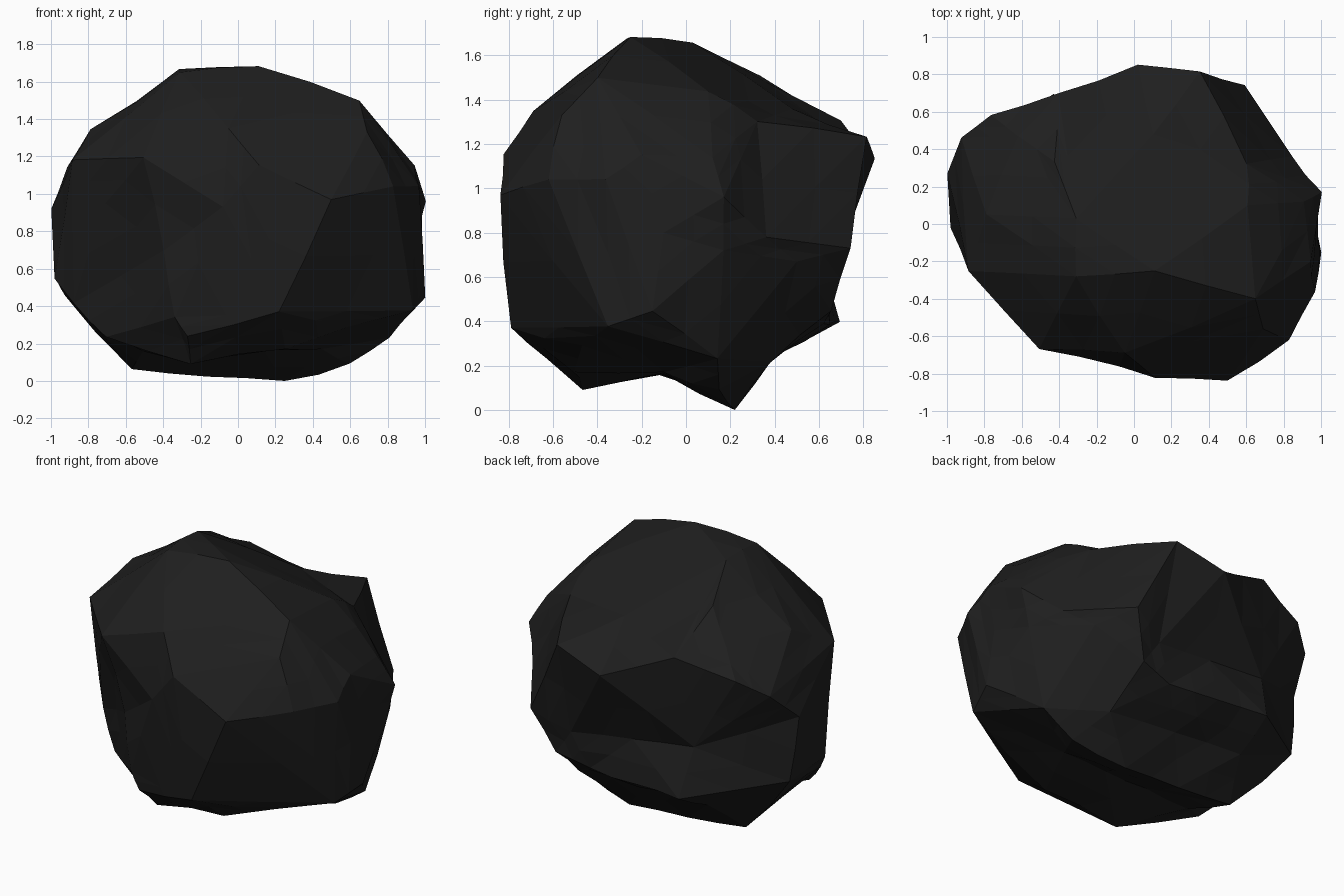
import bpy, bmesh, random
from mathutils import Vector

if "Cube" in bpy.data.objects:
    bpy.data.objects.remove(bpy.data.objects["Cube"])

random.seed(4)
CENTRE = Vector((0, 0, 0.84))

# Main corners of the boulder
corners = [
    # top plate
    (-.31, -.28, 1.65), (-.31, .03, 1.66), (.11, -.25, 1.68), (.65, -.4, 1.5),
    (.61, .1, 1.44), (.6, .32, 1.3), (.1, .47, 1.35), (-.42, .33, 1.5),
    (-.78, .05, 1.34), (-.62, .47, 1.34), (-.88, -.25, 1.18), (.69, -.56, 1.33),
    (-.05, -.69, 1.35),
    # front
    (.5, -.84, .97), (.83, -.62, 1.04), (.11, -.81, 1.15), (-.5, -.66, 1.19),
    (-.7, -.4, .95), (-.08, -.75, .93), (.22, -.79, .37), (-.27, -.62, .24),
    (-.7, -.25, .24), (-.87, -.12, .42), (-.25, -.46, .1), (.25, -.5, .18),
    (.6, -.47, .29), (.93, -.35, .38),
    # right side
    (.96, -.36, 1.04), (.94, -.2, 1.15), (.91, .12, 1.14), (1, .17, .96),
    (.95, .17, .72), (.97, -.1, .8), (.99, -.15, .45), (.84, .36, .78),
    (.72, .5, .67), (.8, .14, .24),
    # back and left side
    (.35, .81, 1.23), (.02, .84, 1.13), (-.4, .69, 1.3), (-.76, .58, 1.2),
    (.59, .74, .73), (.47, .65, .45), (-.92, .46, 1.1), (-1, .27, .92),
    (-.95, .3, .5), (-.97, -.02, .55), (.6, .15, .09),
]
# Straight creases: start, end, number of points
creases = [
    ((-.57, .2, .06), (.25, .22, 0), 3),         # ridge underneath
    ((-.43, .69, .4), (.25, .62, .39), 3),       # lower back ridge
    ((-.5, -.12, .17), (.45, -.1, .17), 4),      # gutter underneath
    ((-.47, .59, .71), (.36, .66, .61), 3),      # groove across the back
    ((-.45, .42, .27), (.5, .38, .22), 3),       # behind the underside ridge
    ((-.39, -.58, .7), (-.34, -.61, .34), 2),    # front dent
]

# Skin all points by direction, so hollows survive
bm = bmesh.new()
place, fixed = {}, set()


def add_point(p):
    offset = Vector(p) - CENTRE
    v = bm.verts.new(offset.normalized())
    place[v] = offset
    return v


for c in corners:
    add_point(c)
for start, end, n in creases:
    for i in range(n):
        fixed.add(add_point(Vector(start).lerp(Vector(end), i / (n - 1))))
bmesh.ops.convex_hull(bm, input=list(bm.verts))
for v, offset in place.items():
    v.co = offset
bmesh.ops.recalc_face_normals(bm, faces=bm.faces)


def bulges_if_turned(e):
    """True when turning a valley edge gives a cleaner ridge of similar length."""
    if len(e.link_faces) != 2 or fixed & set(e.verts):
        return False
    a, b = (v.co for v in e.verts)
    f, g = e.link_faces
    c = next(v.co for v in f.verts if v not in e.verts)
    d = next(v.co for v in g.verts if v not in e.verts)
    side = c.cross(d)
    return (f.normal.dot(d - a) > 0.005 and side.dot(a) * side.dot(b) < -1e-4
            and (c - d).length < 1.4 * (a - b).length)


for _ in range(4):
    for e in list(bm.edges):
        if e.is_valid and bulges_if_turned(e):
            bmesh.utils.edge_rotate(e, True)
            bm.normal_update()
bmesh.ops.recalc_face_normals(bm, faces=bm.faces)

# Small chipped facets inside the large planes
old = set(bm.verts)
bmesh.ops.subdivide_edges(bm, edges=list(bm.edges), cuts=1, use_grid_fill=True)
for v in bm.verts:
    if v not in old:
        v.co += v.co.normalized() * random.uniform(-0.005, 0.015)
        v.co.z = max(v.co.z, -CENTRE.z)
bmesh.ops.triangulate(bm, faces=list(bm.faces))
bmesh.ops.translate(bm, verts=list(bm.verts), vec=CENTRE)
bmesh.ops.recalc_face_normals(bm, faces=bm.faces)

mesh = bpy.data.meshes.new("boulder")
bm.to_mesh(mesh)
bm.free()
boulder = bpy.data.objects.new("boulder", mesh)
bpy.context.collection.objects.link(boulder)

# Charcoal stone
stone = bpy.data.materials.new("charcoal_stone")
stone.diffuse_color = (0.0135, 0.0135, 0.0135, 1)
stone.use_nodes = True
stone.node_tree.nodes["Principled BSDF"].inputs["Base Color"].default_value = stone.diffuse_color
mesh.materials.append(stone)
